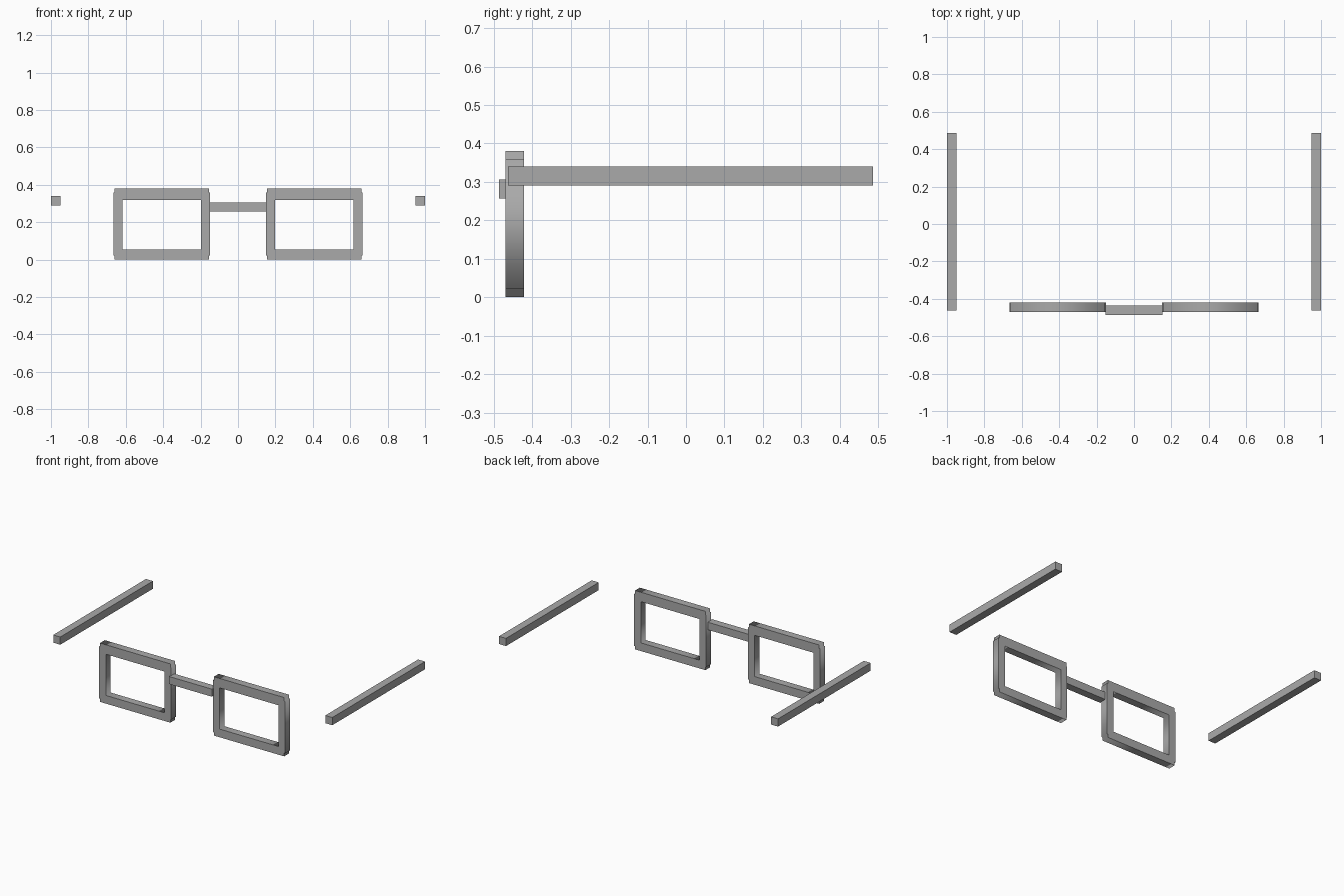
import bpy
import bmesh
import math
from mathutils import Vector

if "Cube" in bpy.data.objects:
    bpy.data.objects.remove(bpy.data.objects["Cube"])

grey = bpy.data.materials.new("plain grey")
grey.diffuse_color = (0.4, 0.4, 0.4, 1)
grey.use_nodes = True
grey.node_tree.nodes["Principled BSDF"].inputs["Base Color"].default_value = grey.diffuse_color


def box(name, lo, hi):
    """Box between two opposite corners."""
    lo, hi = Vector(lo), Vector(hi)
    bm = bmesh.new()
    bmesh.ops.create_cube(bm, size=1)
    bmesh.ops.scale(bm, vec=hi - lo, verts=bm.verts)
    bmesh.ops.translate(bm, vec=(lo + hi) / 2, verts=bm.verts)
    mesh = bpy.data.meshes.new(name)
    bm.to_mesh(mesh)
    bm.free()
    mesh.materials.append(grey)
    obj = bpy.data.objects.new(name, mesh)
    bpy.context.collection.objects.link(obj)
    return obj


def rim(name, cx):
    """Rectangular rim with stepped corners, extruded around an opening."""
    W, w = 0.258, 0.252          # outer half width: side bars, top/bottom bars
    top, bottom = 0.381, 0.0
    s_top, s_bot = 0.358, 0.021  # ends of the side bars
    right = [(w, bottom), (w, s_bot), (W, s_bot), (W, s_top), (w, s_top), (w, top)]
    outer = right + [(-x, z) for x, z in reversed(right)]
    inner = [(-0.21, 0.053), (-0.21, 0.32), (0.21, 0.32), (0.21, 0.053)]
    curve = bpy.data.curves.new(name, 'CURVE')
    curve.dimensions = '2D'
    curve.fill_mode = 'BOTH'
    curve.extrude = 0.0245
    for pts in (outer, inner):
        spline = curve.splines.new('POLY')
        spline.points.add(len(pts) - 1)
        for p, (x, z) in zip(spline.points, pts):
            p.co = (x, z, 0, 1)
        spline.use_cyclic_u = True
    curve.materials.append(grey)
    obj = bpy.data.objects.new(name, curve)
    bpy.context.collection.objects.link(obj)
    obj.location = (cx, -0.4455, 0)
    obj.rotation_euler = (math.pi / 2, 0, 0)
    # turn the profile into a mesh
    bpy.ops.object.select_all(action='DESELECT')
    obj.select_set(True)
    bpy.context.view_layer.objects.active = obj
    bpy.ops.object.convert(target='MESH')


# rims and side arms, left and right
for side, s in (("left", -1), ("right", 1)):
    rim(side + "_rim", s * 0.408)
    x0, x1 = sorted((s * 0.95, s * 1.0))
    box(side + "_arm", (x0, -0.463, 0.29), (x1, 0.486, 0.34))

# nose bridge
box("bridge", (-0.153, -0.486, 0.257), (0.153, -0.437, 0.306))
